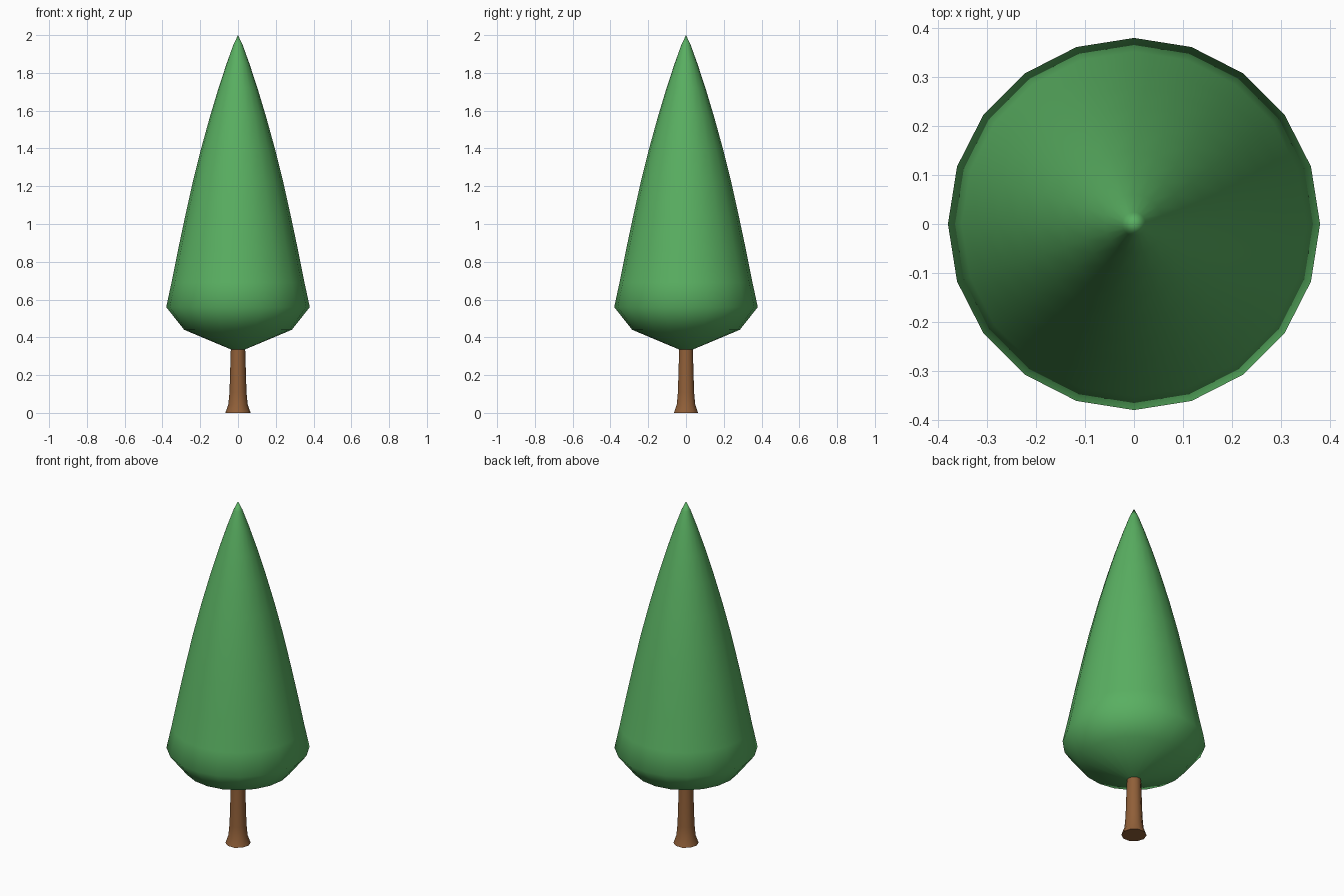
import bpy, bmesh
from math import cos, sin, tau

default = bpy.data.objects.get("Cube")
if default:
    bpy.data.objects.remove(default)


def material(name, rgb):
    mat = bpy.data.materials.new(name)
    mat.use_nodes = True
    colour = (*rgb, 1)
    mat.diffuse_color = colour
    mat.node_tree.nodes["Principled BSDF"].inputs["Base Color"].default_value = colour
    return mat


def lathe(name, profile, sides, mat, smooth_caps):
    """Turn a (radius, height) profile, bottom to top; zero radius makes a tip."""
    bm = bmesh.new()
    rings = []
    for r, z in profile:
        count = sides if r > 0 else 1
        rings.append([bm.verts.new((r * cos(tau * i / sides), r * sin(tau * i / sides), z))
                      for i in range(count)])
    for low, high in zip(rings, rings[1:]):
        for i in range(sides):
            j = (i + 1) % sides
            if len(high) == 1:
                bm.faces.new((low[i], low[j], high[0]))
            else:
                bm.faces.new((low[i], low[j], high[j], high[i]))
    for face in bm.faces:
        face.smooth = True
    # Close the open ends
    caps = [bm.faces.new(rings[0][::-1])]
    if len(rings[-1]) > 1:
        caps.append(bm.faces.new(rings[-1]))
    for cap in caps:
        cap.smooth = smooth_caps
        if not smooth_caps:
            for edge in cap.edges:
                edge.smooth = False
    mesh = bpy.data.meshes.new(name)
    bm.to_mesh(mesh)
    bm.free()
    mesh.materials.append(mat)
    obj = bpy.data.objects.new(name, mesh)
    bpy.context.collection.objects.link(obj)
    return obj


leaf_green = material("leaf green", (0.10, 0.43, 0.12))
bark_brown = material("bark brown", (0.28, 0.115, 0.04))

# Trunk with a flared foot
lathe("trunk", [(0.067, 0), (0.051, 0.045), (0.045, 0.11), (0.038, 0.34)],
      10, bark_brown, False)

# Tall tapering crown with a rounded underside
lathe("crown", [(0.035, 0.335), (0.285, 0.44), (0.38, 0.56), (0.352, 0.69),
                (0.318, 0.86), (0.28, 1.04), (0.24, 1.22), (0.195, 1.4),
                (0.148, 1.57), (0.103, 1.72), (0.06, 1.85), (0.024, 1.95), (0, 2.0)],
      20, leaf_green, True)
